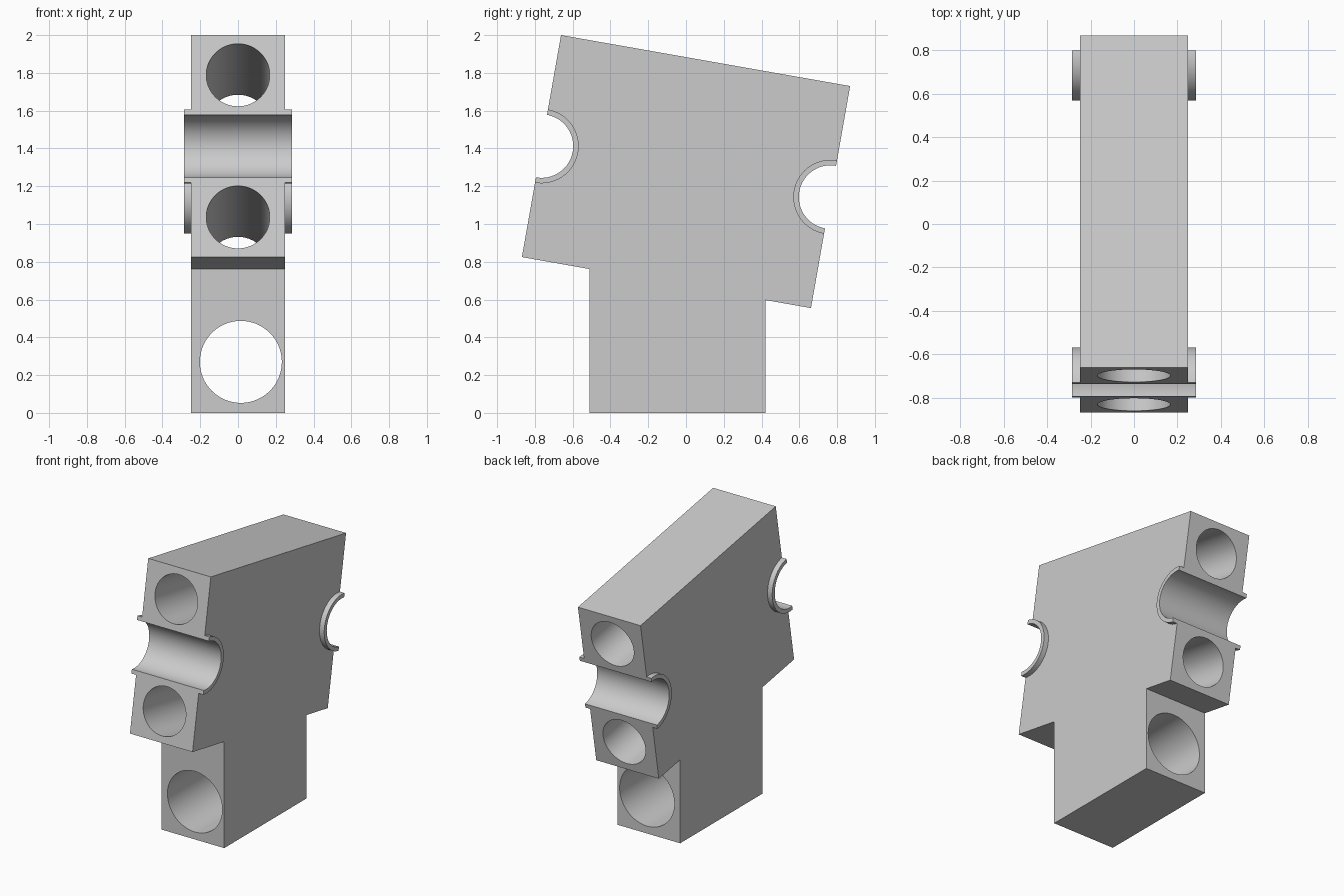
import bpy, bmesh, math
from mathutils import Vector

if "Cube" in bpy.data.objects:
    bpy.data.objects.remove(bpy.data.objects["Cube"], do_unlink=True)

TILT = math.radians(10)
CENTRE_Z = 1.2775
HALF_W, HALF_H = 0.777, 0.5967      # tilted block
HALF_X, FLANGE_X = 0.248, 0.285
BORE_R, RIM_R = 0.168, 0.197
BASE_FRONT, BASE_BACK = -0.51, 0.42

grey = bpy.data.materials.new("light grey")
grey.use_nodes = True
colour = (0.6, 0.6, 0.6, 1)
grey.diffuse_color = colour
grey.node_tree.nodes["Principled BSDF"].inputs["Base Color"].default_value = colour


def tilted(u, v):
    """Point in the tilted block's own side plane -> (y, z)."""
    c, s = math.cos(TILT), math.sin(TILT)
    return (u * c + v * s, CENTRE_Z - u * s + v * c)


def notch(side, radius, steps=40):
    """Half circle cut into the front (-1) or back (1) edge."""
    angles = [math.pi * (i / steps - 0.5) for i in range(steps + 1)]
    return [tilted(side * (HALF_W - radius * math.cos(a)),
                   -side * radius * math.sin(a)) for a in angles]


def extrude_x(name, outline, x0, x1):
    """Solid with a side outline, running from x0 to x1."""
    bm = bmesh.new()
    face = bm.faces.new([bm.verts.new((x0, y, z)) for y, z in outline])
    new = bmesh.ops.extrude_face_region(bm, geom=[face])["geom"]
    moved = [g for g in new if isinstance(g, bmesh.types.BMVert)]
    bmesh.ops.translate(bm, verts=moved, vec=(x1 - x0, 0, 0))
    bmesh.ops.recalc_face_normals(bm, faces=bm.faces)
    mesh = bpy.data.meshes.new(name)
    bm.to_mesh(mesh)
    bm.free()
    mesh.materials.append(grey)
    obj = bpy.data.objects.new(name, mesh)
    bpy.context.collection.objects.link(obj)
    return obj


def select(obj):
    bpy.ops.object.select_all(action="DESELECT")
    obj.select_set(True)
    bpy.context.view_layer.objects.active = obj


def smooth(obj):
    select(obj)
    bpy.ops.object.shade_smooth_by_angle(angle=math.radians(30))


def drill(obj, centre, direction, radius):
    """Bore a round hole right through."""
    bpy.ops.mesh.primitive_cylinder_add(vertices=80, radius=radius, depth=3, location=centre)
    cutter = bpy.context.object
    cutter.rotation_euler = Vector(direction).to_track_quat("Z", "Y").to_euler()
    cutter.hide_render = True
    cutter.data.materials.append(grey)
    select(obj)
    mod = obj.modifiers.new("bore", "BOOLEAN")
    mod.operation = "DIFFERENCE"
    mod.solver = "EXACT"
    mod.object = cutter
    bpy.ops.object.modifier_apply(modifier=mod.name)
    bpy.data.objects.remove(cutter, do_unlink=True)


def underside(y):
    """Height of the block's sloping underside at y."""
    y0, z0 = tilted(-HALF_W, -HALF_H)
    return z0 - (y - y0) * math.tan(TILT)


# Tilted block and upright base as one outline
outline = [tilted(-HALF_W, -HALF_H)] + notch(-1, BORE_R)
outline += [tilted(-HALF_W, HALF_H), tilted(HALF_W, HALF_H)]
outline += notch(1, BORE_R) + [tilted(HALF_W, -HALF_H)]
outline += [(BASE_BACK, underside(BASE_BACK)), (BASE_BACK, 0),
            (BASE_FRONT, 0), (BASE_FRONT, underside(BASE_FRONT))]
body = extrude_x("body", outline, -HALF_X, HALF_X)

# Two bores along the tilt, one level bore through the base
for v in (0.382, -0.382):
    drill(body, (0, *tilted(0, v)), (0, math.cos(TILT), -math.sin(TILT)), BORE_R)
drill(body, (0.015, 0, 0.27), (0, 1, 0), 0.217)
smooth(body)

# Raised half-ring rims beside each notch
for end, side in (("front", -1), ("back", 1)):
    ring = notch(side, RIM_R) + notch(side, BORE_R)[::-1]
    for hand, sx in (("left", 1), ("right", -1)):
        rim = extrude_x(f"{end}_{hand}_rim", ring, sx * HALF_X, sx * FLANGE_X)
        smooth(rim)
